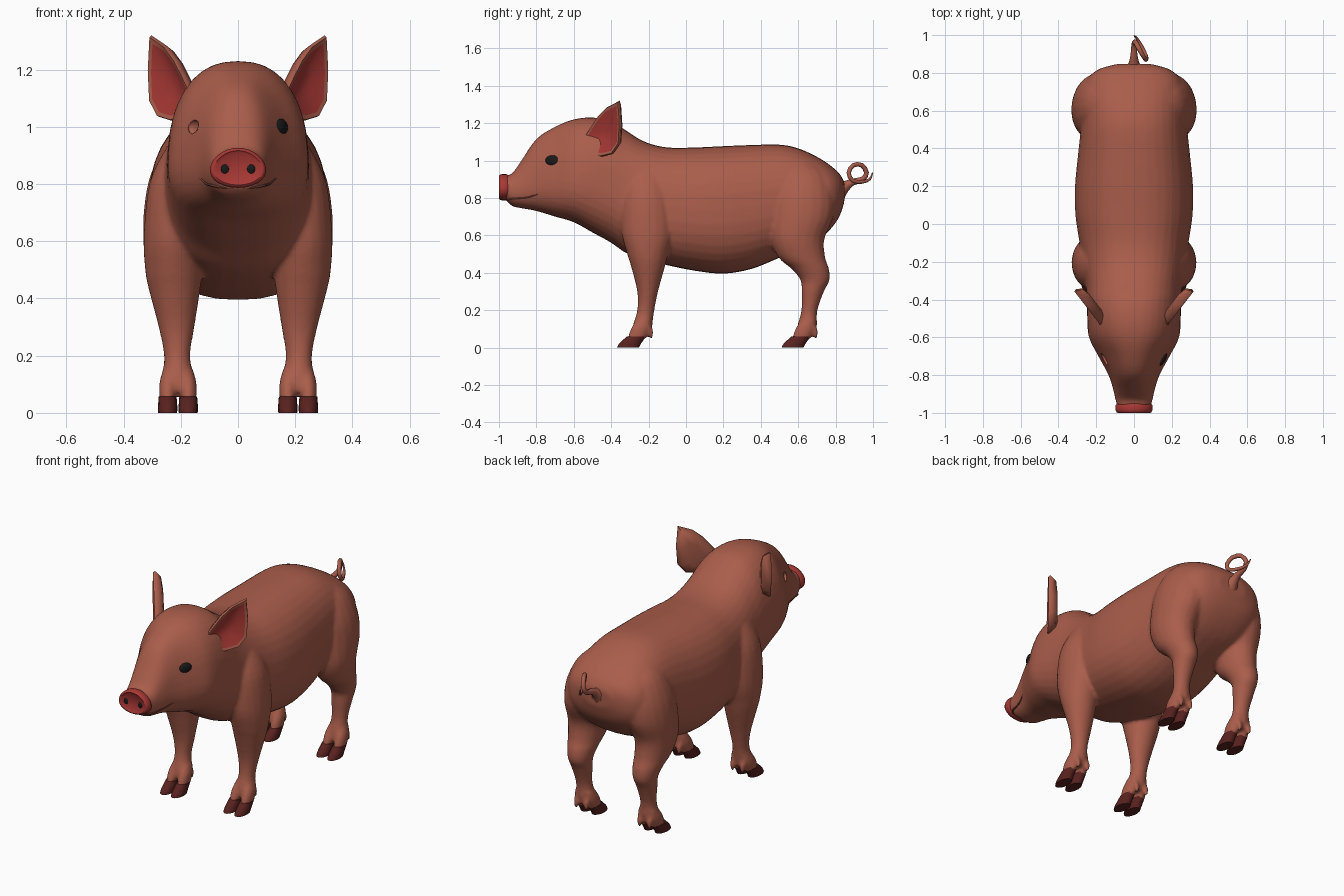
import bpy, bmesh, math
from mathutils import Vector, Matrix

if "Cube" in bpy.data.objects:
    bpy.data.objects.remove(bpy.data.objects["Cube"])


def material(name, r, g, b):
    m = bpy.data.materials.new(name)
    m.diffuse_color = (r, g, b, 1)
    m.use_nodes = True
    m.node_tree.nodes["Principled BSDF"].inputs["Base Color"].default_value = m.diffuse_color
    return m


SKIN = material("skin", 0.40, 0.11, 0.07)
CREASE = material("crease", 0.22, 0.06, 0.04)
RED = material("red_skin", 0.39, 0.04, 0.035)
HOOF = material("hoof", 0.10, 0.016, 0.014)
DARK = material("dark", 0.01, 0.01, 0.01)


def spline(rows, n=4):
    """Catmull-Rom through rows of numbers."""
    out = []
    for i in range(len(rows) - 1):
        a, b, c, d = (rows[min(max(i + k, 0), len(rows) - 1)] for k in (-1, 0, 1, 2))
        for j in range(n):
            t = j / n
            out.append([0.5 * (2 * q + (r - p) * t + (2 * p - 5 * q + 4 * r - s) * t * t
                               + (3 * q - p - 3 * r + s) * t ** 3)
                        for p, q, r, s in zip(a, b, c, d)])
    out.append(list(rows[-1]))
    return out


def loft(bm, rings, mats=None):
    """Skin closed rings of points and cap both ends."""
    vs = [[bm.verts.new(p) for p in ring] for ring in rings]
    n = len(vs[0])
    for k, (a, b) in enumerate(zip(vs, vs[1:])):
        for i in range(n):
            f = bm.faces.new((a[i], a[(i + 1) % n], b[(i + 1) % n], b[i]))
            f.material_index = mats[k] if mats else 0
    bm.faces.new(vs[0][::-1])
    cap = bm.faces.new(vs[-1])
    cap.material_index = mats[-1] if mats else 0


def angles(n):
    return [2 * math.pi * i / n for i in range(n)]


def column(bm, rows, n=20, steps=4):
    """Upright loft from rows (z, cx, cy, rx, ry)."""
    loft(bm, [[(cx + rx * math.cos(a), cy + ry * math.sin(a), z) for a in angles(n)]
              for z, cx, cy, rx, ry in spline(rows, steps)])


def tube(bm, rows, n=8, steps=3):
    """Round tube along rows (x, y, z, radius)."""
    pts = spline(rows, steps)
    rings, side = [], Vector((1, 0, 0))
    for i, p in enumerate(pts):
        c = Vector(p[:3])
        d = (Vector(pts[min(i + 1, len(pts) - 1)][:3]) - Vector(pts[max(i - 1, 0)][:3])).normalized()
        side = (side - d * side.dot(d)).normalized()
        up = d.cross(side)
        rings.append([c + (side * math.cos(a) + up * math.sin(a)) * p[3] for a in angles(n)])
    loft(bm, rings)


def make(name, bm, mats, angle=50):
    bmesh.ops.recalc_face_normals(bm, faces=bm.faces)
    me = bpy.data.meshes.new(name)
    bm.to_mesh(me)
    bm.free()
    for m in mats:
        me.materials.append(m)
    for p in me.polygons:
        p.use_smooth = True
    me.set_sharp_from_angle(angle=math.radians(angle))
    ob = bpy.data.objects.new(name, me)
    bpy.context.collection.objects.link(ob)
    return ob


def ellipsoid(name, loc, radii, turn, mat):
    bm = bmesh.new()
    bmesh.ops.create_uvsphere(bm, u_segments=20, v_segments=12, radius=1)
    m = Matrix.Translation(loc) @ Matrix.Rotation(turn, 4, 'Z') @ Matrix.Diagonal((*radii, 1))
    bmesh.ops.transform(bm, matrix=m, verts=bm.verts)
    return make(name, bm, [mat])


# Trunk and head sections: y, bottom z, top z, half width, upward narrowing
TRUNK = spline([
    (-.965, .79, .92, .088, 0), (-.93, .757, .93, .098, .05), (-.88, .745, 1.0, .107, .15),
    (-.8, .73, 1.115, .13, .22), (-.7, .70, 1.18, .18, .25), (-.6, .67, 1.22, .232, .18),
    (-.5, .615, 1.23, .245, .1), (-.4, .56, 1.212, .248, .08), (-.32, .505, 1.16, .255, .08),
    (-.22, .47, 1.10, .27, .06), (-.1, .44, 1.07, .288, .05), (.05, .41, 1.07, .31, .04),
    (.2, .395, 1.077, .312, .04), (.35, .42, 1.083, .298, .04), (.5, .48, 1.085, .282, .04),
    (.6, .52, 1.065, .275, .04), (.7, .57, 1.02, .268, .02), (.77, .63, .975, .245, 0),
    (.82, .70, .93, .185, 0), (.847, .78, .885, .09, 0)])
E = 2.4


def section(y, zb, zt, hw, k):
    ring = []
    for a in angles(36):
        c, s = math.cos(a), math.sin(a)
        t = math.copysign(abs(s) ** (2 / E), s)
        x = math.copysign(abs(c) ** (2 / E), c) * hw * (1 - k * t)
        ring.append((x, y, (zb + zt) / 2 + t * (zt - zb) / 2))
    return ring


def side_x(y, z):
    """Half width of the trunk surface at (y, z)."""
    _, zb, zt, hw, k = min(TRUNK, key=lambda r: abs(r[0] - y))
    t = max(-1, min(1, (z - (zb + zt) / 2) / ((zt - zb) / 2)))
    return hw * (1 - abs(t) ** E) ** (1 / E) * (1 - k * t)


# Legs: z, cx, cy, rx, ry
FRONT_LEG = [(.075, .21, -.238, .056, .05), (.12, .21, -.232, .056, .052), (.2, .213, -.215, .046, .046),
             (.3, .215, -.205, .063, .056), (.43, .222, -.203, .09, .09), (.5, .225, -.205, .1, .11),
             (.62, .225, -.205, .105, .14), (.8, .205, -.21, .105, .135), (.92, .18, -.21, .075, .1),
             (1.0, .15, -.21, .04, .05)]
REAR_LEG = [(.075, .21, .64, .056, .05), (.12, .21, .648, .056, .052), (.2, .213, .66, .046, .043),
            (.3, .215, .678, .058, .06), (.36, .215, .69, .066, .078), (.42, .217, .665, .08, .1),
            (.48, .22, .62, .094, .125), (.58, .22, .595, .11, .145), (.7, .2, .615, .13, .175),
            (.82, .18, .62, .13, .175), (.93, .15, .62, .11, .14), (1.0, .12, .6, .07, .08)]

skin, hooves = bmesh.new(), bmesh.new()
loft(skin, [section(*r) for r in TRUNK])
for s in (1, -1):
    for leg, fy in ((FRONT_LEG, -.25), (REAR_LEG, .63)):
        column(skin, [(z, s * cx, cy, rx, ry) for z, cx, cy, rx, ry in leg])
        for side in (1, -1):
            x = s * .21 + side * .036
            # skin toe, dewclaw, cloven hoof
            column(skin, [(.045, x, fy - .015, .029, .05), (.1, x, fy + .004, .03, .05),
                          (.15, x - side * .008, fy + .025, .026, .04)], 14)
            dx = s * .21 + side * .032
            column(skin, [(.05, dx, fy + .064, .008, .008), (.09, dx, fy + .058, .018, .018),
                          (.14, dx, fy + .035, .018, .018)], 10)
            column(hooves, [(0, x, fy - .06, .033, .06), (.02, x, fy - .05, .034, .06),
                            (.058, x, fy - .016, .031, .053)], 14, 2)
body = make("body", skin, [SKIN])
make("hooves", hooves, [HOOF])

# Merge trunk and legs into one smooth skin
rm = body.modifiers.new("merge", 'REMESH')
rm.mode = 'VOXEL'
rm.voxel_size = .01
rm.use_smooth_shade = True
sm = body.modifiers.new("soften", 'SMOOTH')
sm.factor, sm.iterations = .5, 6

# One eye, and an empty socket on the other side
ex = side_x(-.715, .998)
ellipsoid("eye", (ex - .003, -.715, .998), (.018, .041, .03), -.48, DARK)
cutter = ellipsoid("socket_cutter", (-ex, -.715, .998), (.016, .036, .026), .48, SKIN)
cutter.hide_render = True
cutter.display_type = 'WIRE'
cut = body.modifiers.new("socket", 'BOOLEAN')
cut.operation, cut.object = 'DIFFERENCE', cutter

# Snout disc: y, scale
bm = bmesh.new()
rings = []
for y, k in ((-.945, .88), (-.96, 1), (-.985, 1), (-.998, .93), (-1.0, .86), (-.994, .76)):
    rings.append([(.098 * k * math.cos(a) * (1 - .12 * math.sin(a)), y, .857 + .07 * k * math.sin(a))
                  for a in angles(28)])
loft(bm, rings)
make("snout_disc", bm, [RED])
for s in (1, -1):
    ellipsoid("nostril", (s * .046, -.992, .853), (.015, .006, .017), 0, DARK)

# Mouth line wrapped round the muzzle
half = [(-.79, .822), (-.84, .803), (-.89, .797), (-.93, .795)]
line = [(side_x(y, z), y, z, .005) for y, z in half]
bm = bmesh.new()
tube(bm, line + [(.05, -.952, .788, .005), (-.05, -.952, .788, .005)]
     + [(-x, y, z, r) for x, y, z, r in reversed(line)], 6)
make("mouth", bm, [CREASE])

# Ear: outline in the plane of the ear (along, z), cupped with a red inside
OUTLINE = [(-.05, 1.07), (-.045, 1.13), (-.01, 1.175), (.04, 1.235), (.10, 1.285), (.185, 1.32),
           (.195, 1.2), (.187, 1.09), (.14, 1.035), (.06, 1.02), (0, 1.035)]
along, out = Vector((.61, .79, 0)), Vector((.79, -.61, 0))
rings = []
for k, depth in ((.5, -.042), (.85, -.032), (1, 0), (.96, .012), (.84, .008), (.4, -.018)):
    rings.append([Vector((.19, -.5, 0)) + along * (.08 + (u - .08) * k)
                  + Vector((0, 0, 1.14 + (z - 1.14) * k)) + out * depth for u, z in OUTLINE])
bm = bmesh.new()
loft(bm, rings, [0, 0, 0, 0, 1, 1])
ears = make("ears", bm, [SKIN, RED], 60)
ears.modifiers.new("mirror", 'MIRROR')

# Curly tail
bm = bmesh.new()
tube(bm, [(0, .82, .84, .05), (0, .85, .86, .03), (0, .89, .885, .019), (0, .945, .90, .014),
          (.005, .965, .935, .013), (.02, .94, .975, .013), (.045, .895, .975, .012),
          (.063, .87, .935, .012), (.063, .89, .893, .011), (.04, .94, .885, .01),
          (.015, .983, .90, .007), (0, .997, .935, .003)], 8, 2)
make("tail", bm, [SKIN])
